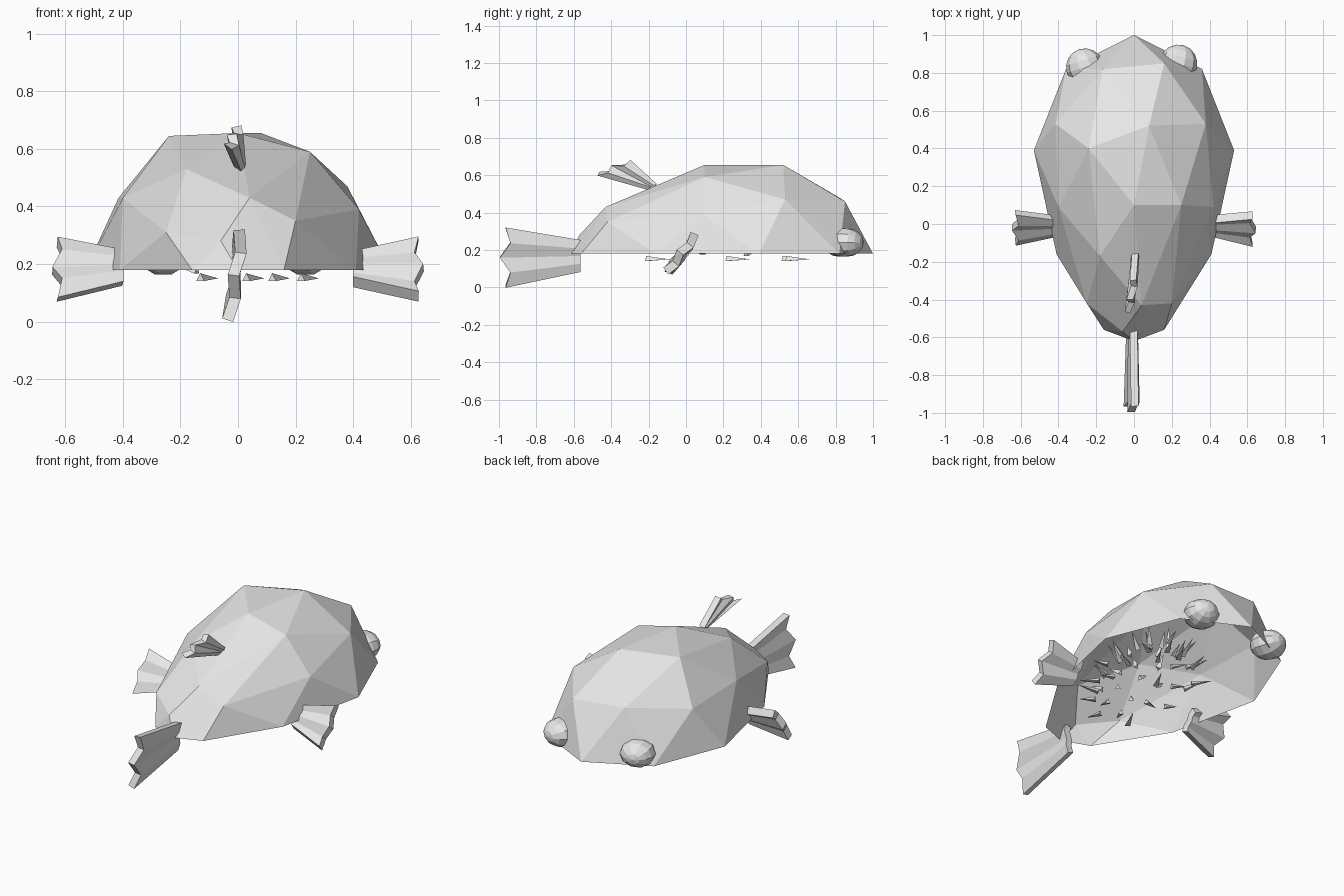
import bpy
import bmesh
import math
import random
from mathutils import Vector, Matrix

random.seed(4)
cube = bpy.data.objects.get("Cube")
if cube:
    bpy.data.objects.remove(cube, do_unlink=True)

GREY = (0.8, 0.8, 0.8, 1.0)
material = bpy.data.materials.new("pale grey")
material.use_nodes = True
material.diffuse_color = GREY
material.node_tree.nodes["Principled BSDF"].inputs["Base Color"].default_value = GREY


def make_object(name, bm):
    """Turn a bmesh into a flat shaded object with the shared material."""
    mesh = bpy.data.meshes.new(name)
    bm.to_mesh(mesh)
    bm.free()
    mesh.materials.append(material)
    obj = bpy.data.objects.new(name, mesh)
    bpy.context.collection.objects.link(obj)
    return obj


def make_fin(name, root, reach, across, root_scale, thickness):
    """Pleated fan: five ribs spread from a narrow root to a notched tip."""
    bm = bmesh.new()
    root, reach, across = Vector(root), Vector(reach), Vector(across)
    normal = reach.cross(across).normalized()
    tip_lengths = (0.93, 0.87, 1.0, 0.87, 0.93)
    ribs = []
    for i, length in enumerate(tip_lengths):
        spread = across * (i / 2 - 1)
        pleat = normal * (thickness * 0.2 * (-1) ** i)
        inner = bm.verts.new(root + spread * root_scale + pleat * 0.5)
        outer = bm.verts.new(root + spread + reach * length + pleat)
        ribs.append((inner, outer))
    for (a, b), (c, d) in zip(ribs, ribs[1:]):
        bm.faces.new((a, b, d, c))
    fin = make_object(name, bm)
    solid = fin.modifiers.new("thickness", "SOLIDIFY")
    solid.thickness = thickness
    solid.offset = 0
    return fin


# Body: faceted open dome wrapped over a rim and a few crown points
RIM_HEIGHT = 0.18
rim_half = [(0.36, 0.82), (0.53, 0.39), (0.41, -0.16), (0.16, -0.56)]
rim = [(0, 1), (0, -0.62)] + [(s * x, y) for s in (1, -1) for x, y in rim_half]
crown = [
    (0.16, 0.85, 0.46), (-0.165, 0.82, 0.48), (-0.415, 0.53, 0.43),
    (0.08, 0.52, 0.655), (0.38, 0.53, 0.47), (-0.24, 0.4, 0.645),
    (0, 0.1, 0.655), (0.25, 0.1, 0.59), (-0.4, 0.09, 0.43),
    (0.42, 0.09, 0.39), (-0.18, -0.17, 0.53), (0.04, -0.43, 0.43),
    (0.2, -0.42, 0.35), (-0.25, -0.42, 0.31), (-0.06, -0.57, 0.28),
]
bm = bmesh.new()
for point in [(x, y, RIM_HEIGHT) for x, y in rim] + crown:
    bm.verts.new(point)
bmesh.ops.convex_hull(bm, input=bm.verts)
floor = [f for f in bm.faces if all(v.co.z < RIM_HEIGHT + 0.01 for v in f.verts)]
bmesh.ops.delete(bm, geom=floor, context="FACES")
bmesh.ops.recalc_face_normals(bm, faces=bm.faces)
if sum(f.normal.z for f in bm.faces) < 0:
    bmesh.ops.reverse_faces(bm, faces=bm.faces)
make_object("body", bm)

# Eyes: faceted balls set into the head
for name, x, y in (("left_eye", 0.235, 0.85), ("right_eye", -0.26, 0.83)):
    bm = bmesh.new()
    bmesh.ops.create_uvsphere(bm, u_segments=10, v_segments=8, radius=0.1)
    facing = Matrix.Rotation(math.atan2(y, x), 4, "Z") @ Matrix.Rotation(math.pi / 2, 4, "Y")
    squash = Matrix.Diagonal((1, 1, 0.8, 1))
    bm.transform(Matrix.Translation((x, y, 0.24)) @ squash @ facing)
    make_object(name, bm)

# Fins
for name, side in (("left_fin", 1), ("right_fin", -1)):
    make_fin(name, (0.4 * side, -0.01, 0.185), (0.245 * side, -0.015, -0.003),
             (0, 0.077, 0.1), 0.5, 0.045)
make_fin("tail_fin", (-0.008, -0.565, 0.17), (0, -0.43, -0.01),
         (0.02, 0, 0.157), 0.52, 0.04)
make_fin("back_fin", (0.005, -0.18, 0.54), (-0.02, -0.22, 0.11),
         (0.015, 0.085, 0.035), 0.25, 0.035)

# Spines: slim shards folded away inside the dome
bm = bmesh.new()
COUNT = 46
for i in range(COUNT):
    turn = i * math.pi * (3 - math.sqrt(5))
    height = (i + 0.5) / COUNT
    ring = math.sqrt(1 - height * height)
    outward = Vector((ring * math.cos(turn), ring * math.sin(turn), height))
    place = Vector((outward.x * 0.26, outward.y * 0.4 + 0.08, outward.z * 0.3 + RIM_HEIGHT))
    lean = outward + Vector([random.uniform(-0.3, 0.3) for _ in range(3)])
    aim = lean.to_track_quat("Z", "Y").to_matrix().to_4x4()
    bmesh.ops.create_cone(bm, cap_ends=True, segments=3, radius1=0.018, radius2=0,
                          depth=random.uniform(0.08, 0.13),
                          matrix=Matrix.Translation(place) @ aim)
# A few spines hang just under the rim
for x, y in ((0.25, 0.6), (0.15, 0.58), (0.06, 0.28), (-0.1, -0.15)):
    aim = Vector((0.4, 0.8, 0)).to_track_quat("Z", "Y").to_matrix().to_4x4()
    bmesh.ops.create_cone(bm, cap_ends=True, segments=3, radius1=0.018, radius2=0,
                          depth=0.14, matrix=Matrix.Translation((x, y, 0.15)) @ aim)
make_object("spines", bm)
